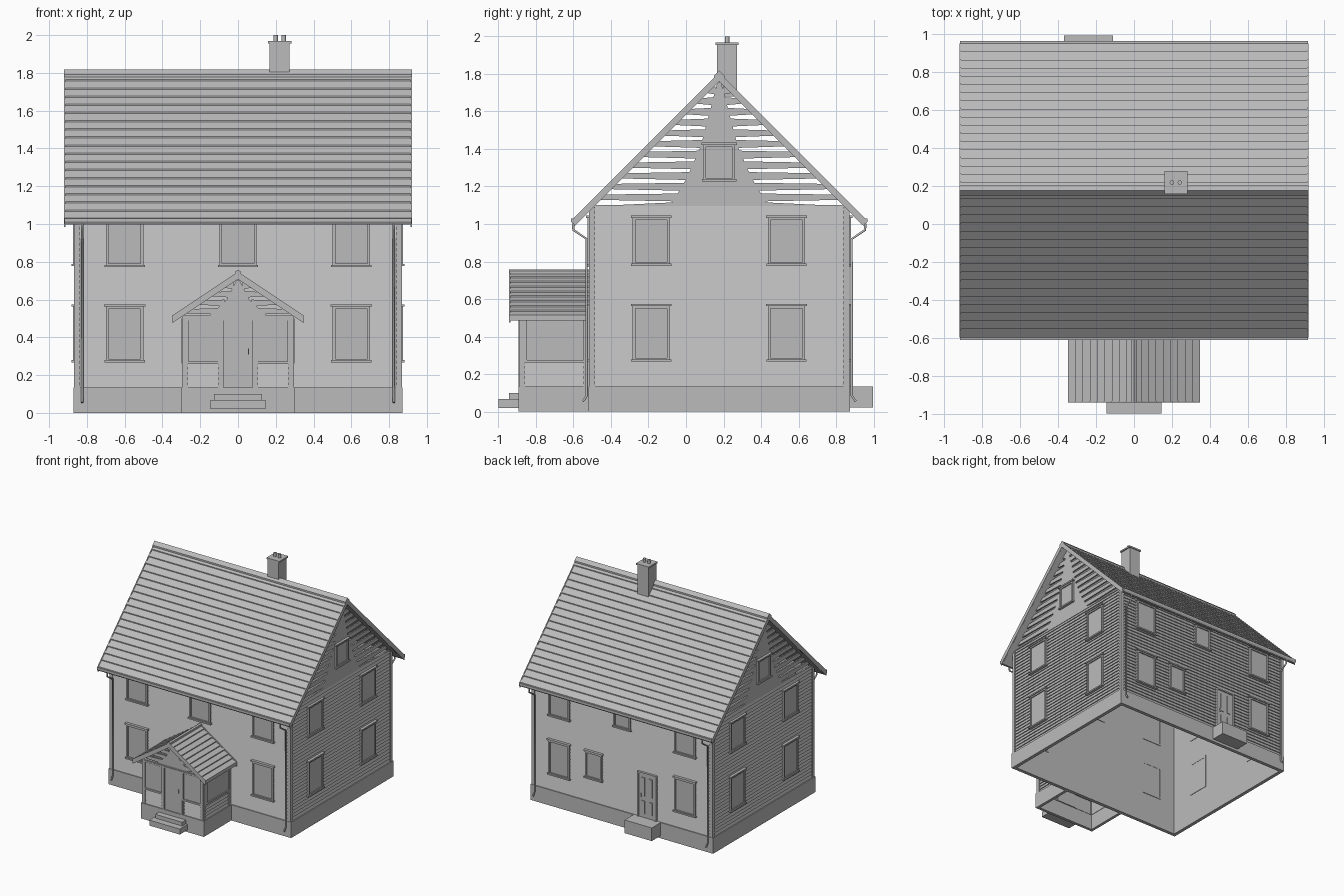
import bpy, bmesh
from mathutils import Vector

cube = bpy.data.objects.get("Cube")
if cube:
    bpy.data.objects.remove(cube)

grey = bpy.data.materials.new("plain grey")
grey.use_nodes = True
grey.diffuse_color = (0.5, 0.5, 0.5, 1)
bsdf = next(n for n in grey.node_tree.nodes if n.type == 'BSDF_PRINCIPLED')
bsdf.inputs["Base Color"].default_value = (0.5, 0.5, 0.5, 1)
bsdf.inputs["Roughness"].default_value = 0.8

# Each wall has its own frame: u along the wall, d outward, z up
FRAMES = {"front": lambda u, d, z: (u, -d, z), "back": lambda u, d, z: (u, d, z),
          "left": lambda u, d, z: (d, u, z), "right": lambda u, d, z: (-d, u, z)}


def prism(name, face, pts, a, b, along="d"):
    """Extrude a (u, z) outline along d, or a (d, z) outline along u."""
    put = FRAMES[face]
    def at(p, t):
        return Vector(put(p[0], t, p[1]) if along == "d" else put(t, p[0], p[1]))
    bm = bmesh.new()
    lo = [bm.verts.new(at(p, a)) for p in pts]
    hi = [bm.verts.new(at(p, b)) for p in pts]
    bm.faces.new(lo)
    bm.faces.new(hi[::-1])
    n = len(pts)
    for i in range(n):
        j = (i + 1) % n
        bm.faces.new((lo[i], hi[i], hi[j], lo[j]))
    bmesh.ops.recalc_face_normals(bm, faces=bm.faces)
    mesh = bpy.data.meshes.new(name)
    bm.to_mesh(mesh)
    bm.free()
    mesh.materials.append(grey)
    ob = bpy.data.objects.new(name, mesh)
    bpy.context.collection.objects.link(ob)
    return ob


def box(name, face, u0, u1, z0, z1, d0, d1):
    return prism(name, face, [(u0, z0), (u1, z0), (u1, z1), (u0, z1)], d0, d1)


def siding(name, face, u0, u1, z0, z1, d, rows):
    """Lapped boards: every board stands out at its lower edge."""
    p = (z1 - z0) / rows
    pts = [(d - 0.02, z1), (d - 0.02, z0)]
    for i in range(rows):
        pts += [(d, z0 + i * p), (d - 0.008, z0 + (i + 1) * p)]
    return prism(name, face, pts, u0, u1, "u")


def gable(name, face, c, d, z0, peak, slope, core, pitch):
    """Solid middle with loose boards reaching out to the roof."""
    outline = [(c + w, z) for w, z in core] + [(c - w, z) for w, z in core[::-1]]
    prism(name + "_middle", face, outline, d - 0.012, d)
    z = z0 + pitch * 0.5
    while z < peak - pitch * 0.6:
        top = z + pitch * 0.5
        inner = 0.0
        for (w0, h0), (w1, h1) in zip(core, core[1:]):
            if h0 <= z <= h1:
                inner = w0 + (w1 - w0) * (z - h0) / (h1 - h0)
        inner *= 0.8
        for s in (-1, 1):
            prism(name + "_board", face,
                  [(c + s * inner, z - pitch * 0.15), (c + s * (peak - z) / slope, z),
                   (c + s * (peak - top) / slope, top), (c + s * inner, top + pitch * 0.1)],
                  d - 0.012, d)
        z += pitch


def roof(name, face, c, half, ridge, eave, thick, a, b, rows):
    """Lapped tile rows on two slopes, with verge boards and a ridge cap."""
    drop = (ridge - eave) / half
    side = []
    for i in range(rows):
        w0, w1 = half * (1 - i / rows), half * (1 - (i + 1) / rows)
        side += [(w0, ridge - w0 * drop + 0.005), (w1, ridge - w1 * drop - 0.003)]
    low = [(half, eave - thick * 0.7), (half - thick * 0.35, eave - thick * 0.7)]
    under = low[::-1] + side
    pts = [(c + w, z) for w, z in under]
    pts += [(c - w, z) for w, z in under[::-1][1:]]
    pts.append((c, ridge - thick))
    prism(name, face, pts, a + 0.006, b - 0.006)

    def chevron(part, w, top, t, d0, d1):
        prism(part, face, [(c - w, top - w * drop), (c, top), (c + w, top - w * drop),
                           (c + w, top - w * drop - t), (c, top - t), (c - w, top - w * drop - t)], d0, d1)
    for d in (a, b - 0.008):
        chevron(name + "_verge_board", half, ridge + 0.006, thick + 0.006, d, d + 0.008)
    chevron(name + "_ridge_cap", half * 0.035, ridge + 0.016, 0.02, a, b)


def window(face, u, z0, z1, d, w=0.085, trim=True):
    box("window_pane", face, u - w, u + w, z0, z1, d - 0.024, d + 0.001)
    f = 0.014
    for s in (-1, 1):
        e = u + s * (w + f / 2)
        box("window_jamb", face, e - f / 2, e + f / 2, z0 - f, z1 + f, d - 0.026, d + 0.01)
    for z in (z0 - f, z1):
        box("window_rail", face, u - w, u + w, z, z + f, d - 0.026, d + 0.01)
    if trim:
        box("window_sill", face, u - w - 0.022, u + w + 0.022, z0 - 0.018, z0 - 0.006, d - 0.01, d + 0.018)
        box("window_head", face, u - w - 0.024, u + w + 0.024, z1 + 0.012, z1 + 0.024, d - 0.01, d + 0.018)


def door(face, u, z0, z1, d):
    w = 0.078
    box("door_leaf", face, u - w, u + w, z0, z1, d - 0.022, d + 0.004)
    for s in (-1, 1):
        e = u + s * (w + 0.007)
        box("door_jamb", face, e - 0.007, e + 0.007, z0, z1 + 0.012, d - 0.022, d + 0.012)
    box("door_head", face, u - w, u + w, z1, z1 + 0.012, d - 0.022, d + 0.012)
    box("door_handle", face, u + 0.052, u + 0.058, 0.31, 0.34, d, d + 0.012)


# Foundation and house walls
C, X, HALF_Y = 0.177, 0.87, 0.697
Y0, Y1 = C - HALF_Y, C + HALF_Y
walls = {"front": (-X, X, -Y0), "back": (-X, X, Y1), "left": (Y0, Y1, X), "right": (Y0, Y1, X)}
for face, (u0, u1, d) in walls.items():
    box("foundation", face, u0, u1, 0, 0.135, d - 0.03, d)
    siding("wall_siding", face, u0 + 0.015, u1 - 0.015, 0.135, 1.1, d - 0.008, 34)
    for e in (u0 + 0.006, u1 - 0.034):
        box("corner_board", face, e, e + 0.028, 0.135, 1.09, d - 0.02, d - 0.003)

# House windows and back door
for face in ("front", "back"):
    d = walls[face][2] - 0.006
    for u in (-0.6, 0.6):
        window(face, u, 0.285, 0.55, d)
        window(face, u, 0.79, 1.02, d)
window("front", 0, 0.79, 1.02, -Y0 - 0.006)
window("back", 0, 0.86, 1.02, Y1 - 0.006, 0.065)
window("back", 0.27, 0.35, 0.55, Y1 - 0.006, 0.065)
door("back", -0.24, 0.135, 0.51, Y1 - 0.006)
for u in (-0.275, -0.205):
    for z0, z1 in ((0.17, 0.28), (0.32, 0.48)):
        box("door_panel", "back", u - 0.015, u + 0.015, z0, z1, Y1 - 0.005, Y1 + 0.004)
core = [(0.67, 1.095), (0.25, 1.115), (0.17, 1.25), (0.1, 1.41), (0.05, 1.6), (0.01, 1.755)]
for face in ("left", "right"):
    for u in (-0.185, 0.535):
        window(face, u, 0.285, 0.55, X - 0.006)
        window(face, u, 0.795, 1.02, X - 0.006)
    window(face, C, 1.245, 1.41, X - 0.006, 0.07)
    gable("gable", face, C, X - 0.01, 1.1, 1.765, 1.0, core, 0.057)

# Main roof, gutters and downpipes
roof("roof", "left", C, 0.775, 1.802, 1.027, 0.042, -0.92, 0.92, 18)
for face, e in (("front", 0.775 - C), ("back", 0.775 + C)):
    prism("gutter", face, [(e - 0.006, 1.03), (e - 0.006, 1.002), (e + 0.006, 1.0),
                           (e + 0.014, 1.012), (e + 0.014, 1.03)], -0.918, 0.918, "u")
    wall = walls[face][2]
    for u in (-0.825, 0.825):
        path = [(e + 0.004, 1.0), (e + 0.002, 0.968), (wall + 0.009, 0.92),
                (wall + 0.009, 0.085), (wall + 0.03, 0.055)]
        curve = bpy.data.curves.new("downpipe", 'CURVE')
        curve.dimensions = '3D'
        curve.bevel_depth = 0.007
        curve.bevel_resolution = 1
        curve.use_fill_caps = True
        line = curve.splines.new('POLY')
        line.points.add(len(path) - 1)
        for point, (d, z) in zip(line.points, path):
            point.co = (*FRAMES[face](u, d, z), 1)
        curve.materials.append(grey)
        bpy.context.collection.objects.link(bpy.data.objects.new("downpipe", curve))

# Chimney
box("chimney", "back", 0.168, 0.272, 1.68, 1.955, 0.165, 0.272)
box("chimney_cap", "back", 0.16, 0.282, 1.955, 1.968, 0.158, 0.28)
for x in (0.2, 0.242):
    bpy.ops.mesh.primitive_cylinder_add(vertices=12, radius=0.012, depth=0.05, location=(x, 0.219, 1.975))
    pot = bpy.context.object
    pot.name = "chimney_pot"
    pot.data.materials.append(grey)
    bpy.ops.object.shade_smooth_by_angle()

# Porch: foundation, low siding, posts, glazing and roof
PX, PD = 0.3, 0.893
box("porch_foundation", "front", -PX, PX, 0, 0.135, PD - 0.025, PD)
box("porch_rail", "front", -PX + 0.01, PX - 0.01, 0.49, 0.515, PD - 0.03, PD - 0.005)
for s in (-1, 1):
    siding("porch_siding", "front", min(s * 0.09, s * 0.28), max(s * 0.09, s * 0.28), 0.135, 0.27, PD - 0.008, 5)
    for e in (0.092, 0.277):
        box("porch_post", "front", s * e - 0.013, s * e + 0.013, 0.135, 0.5, PD - 0.03, PD - 0.004)
    window("front", s * 0.182, 0.272, 0.495, PD - 0.01, 0.08, False)
door("front", 0, 0.135, 0.495, PD - 0.012)
for face in ("left", "right"):
    box("porch_foundation_side", face, -PD, Y0, 0, 0.135, PX - 0.025, PX)
    siding("porch_side_siding", face, -PD + 0.02, Y0, 0.135, 0.27, PX - 0.008, 5)
    box("porch_side_rail", face, -PD + 0.01, Y0, 0.485, 0.515, PX - 0.03, PX - 0.005)
    for e in (-PD + 0.006, Y0 - 0.026):
        box("porch_side_post", face, e, e + 0.03, 0.135, 0.5, PX - 0.03, PX - 0.004)
    window(face, -0.697, 0.275, 0.485, PX - 0.01, 0.15, False)
porch_core = [(0.29, 0.505), (0.15, 0.515), (0.06, 0.6), (0.01, 0.7)]
gable("porch_gable", "front", 0, PD - 0.008, 0.505, 0.715, 0.68, porch_core, 0.045)
roof("porch_roof", "front", 0, 0.348, 0.742, 0.51, 0.035, -Y0 - 0.01, 0.942, 9)

# Steps
box("lower_step", "front", -0.145, 0.145, 0.02, 0.067, PD - 0.01, 1.0)
box("upper_step", "front", -0.128, 0.128, 0.067, 0.1, PD - 0.01, 0.943)
box("back_step", "back", -0.37, -0.112, 0.022, 0.135, Y1 - 0.01, 0.995)
